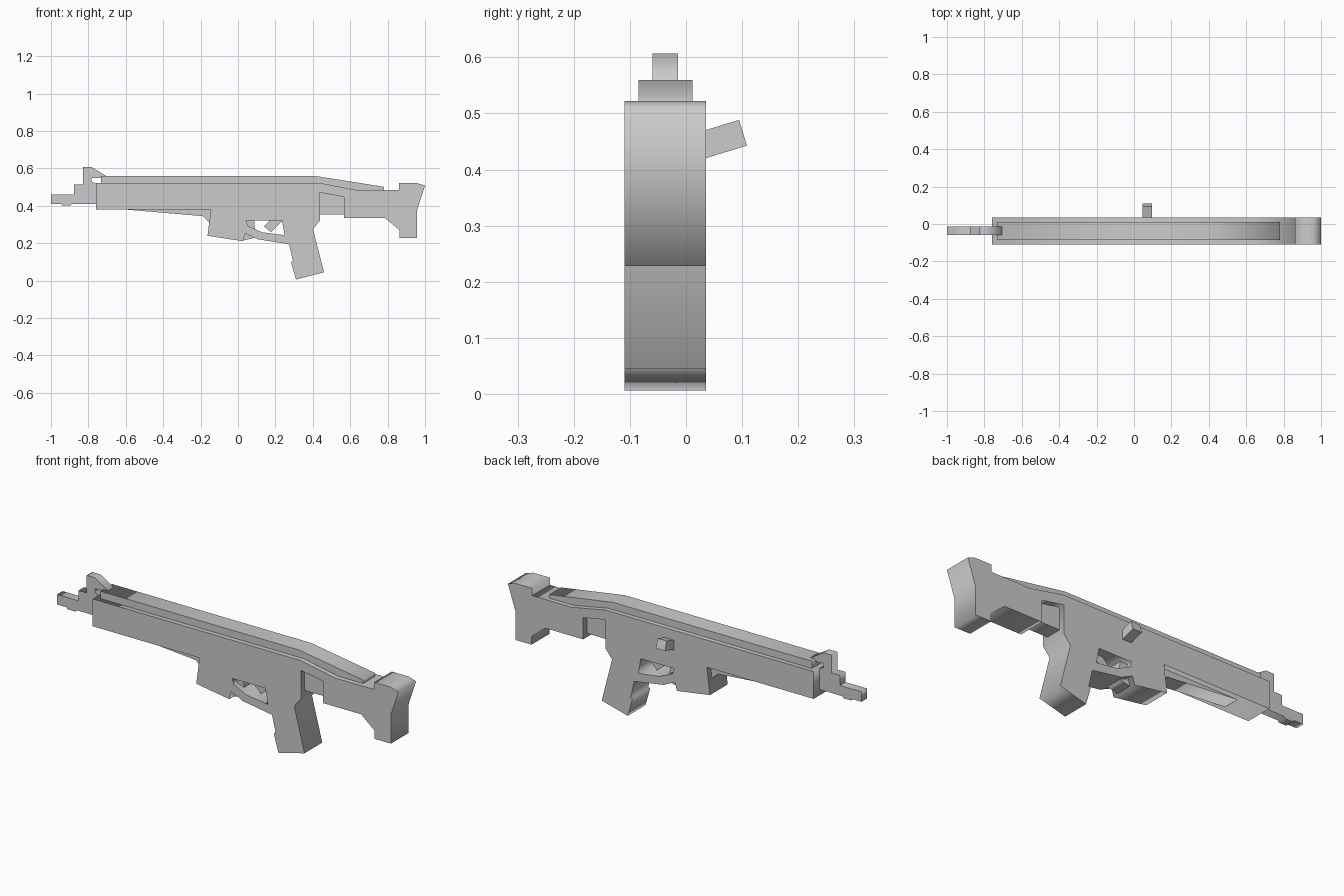
import bpy
from math import radians

Y0, Y1 = -0.11, 0.036      # full body thickness
I0, I1 = -0.08, 0.006      # inset parts
B0, B1 = -0.06, -0.014     # barrel, sight, trigger


def profile(name, y0, y1, *loops):
    """Extrude x/z outlines (extra loops become holes) from y0 to y1."""
    cu = bpy.data.curves.new(name, 'CURVE')
    cu.dimensions = '2D'
    cu.fill_mode = 'BOTH'
    cu.extrude = (y1 - y0) / 2
    for pts in loops:
        sp = cu.splines.new('POLY')
        sp.points.add(len(pts) - 1)
        for p, (x, z) in zip(sp.points, pts):
            p.co = (x, z, 0, 1)
        sp.use_cyclic_u = True
    ob = bpy.data.objects.new(name, cu)
    bpy.context.collection.objects.link(ob)
    ob.location.y = (y0 + y1) / 2
    ob.rotation_euler.x = radians(90)
    bpy.ops.object.select_all(action='DESELECT')
    ob.select_set(True)
    bpy.context.view_layer.objects.active = ob
    bpy.ops.object.convert(target='MESH')
    return bpy.context.object


# Receiver, magazine well, grip and guard in one outline with a trigger hole
profile("receiver", Y0, Y1,
        [(-.76, .522), (.439, .522), (.636, .484), (.861, .484), (.861, .335),
         (.567, .335), (.567, .448), (.439, .471), (.439, .323), (.401, .275),
         (.46, .045), (.31, .006), (.283, .1), (.294, .104), (.273, .195),
         (.102, .222), (.08, .234), (.038, .252), (.027, .211), (-.163, .24),
         (-.145, .38), (-.76, .38)],
        [(.043, .323), (.235, .323), (.249, .243), (.128, .259), (.053, .293)])

# Stock end with butt plate
profile("butt", Y0, Y1,
        [(.861, .522), (.957, .522), (1, .508), (.957, .377), (.957, .228),
         (.864, .228), (.864, .27), (.786, .335), (.861, .4)])

# Narrower inner parts
profile("stock_hinge", I0, I1, [(.42, .49), (.585, .47), (.585, .355), (.42, .355)])
profile("handguard_wedge", I0, I1,
        [(-.61, .381), (-.13, .39), (-.13, .3), (-.155, .313), (-.187, .345)])
profile("magazine_catch", I0, I1,
        [(.03, .33), (.086, .33), (.09, .28), (.085, .228), (.03, .215)])

# Top rail
profile("top_rail", -.085, .012,
        [(-.733, .51), (-.733, .56), (.412, .56), (.78, .502), (.78, .475),
         (.63, .475), (.43, .51)])

# Barrel with muzzle collar
profile("barrel", B0, B1,
        [(-1, .462), (-.74, .462), (-.74, .41), (-.89, .41), (-.895, .401),
         (-.94, .401), (-.945, .41), (-1, .41)])

# Front sight
profile("front_sight", B0, B1,
        [(-.877, .45), (-.877, .515), (-.829, .515), (-.829, .607), (-.782, .607),
         (-.705, .56), (-.705, .55), (-.782, .55), (-.782, .53), (-.74, .51),
         (-.74, .45)])

# Trigger
profile("trigger", B0, B1,
        [(.139, .291), (.187, .34), (.24, .34), (.24, .323), (.176, .259)])

# Charging handle
bpy.ops.mesh.primitive_cube_add(size=1, location=(.071, .0537, .451),
                                rotation=(radians(17), 0, 0))
handle = bpy.context.object
handle.name = "charging_handle"
handle.scale = (.052, .1, .048)
